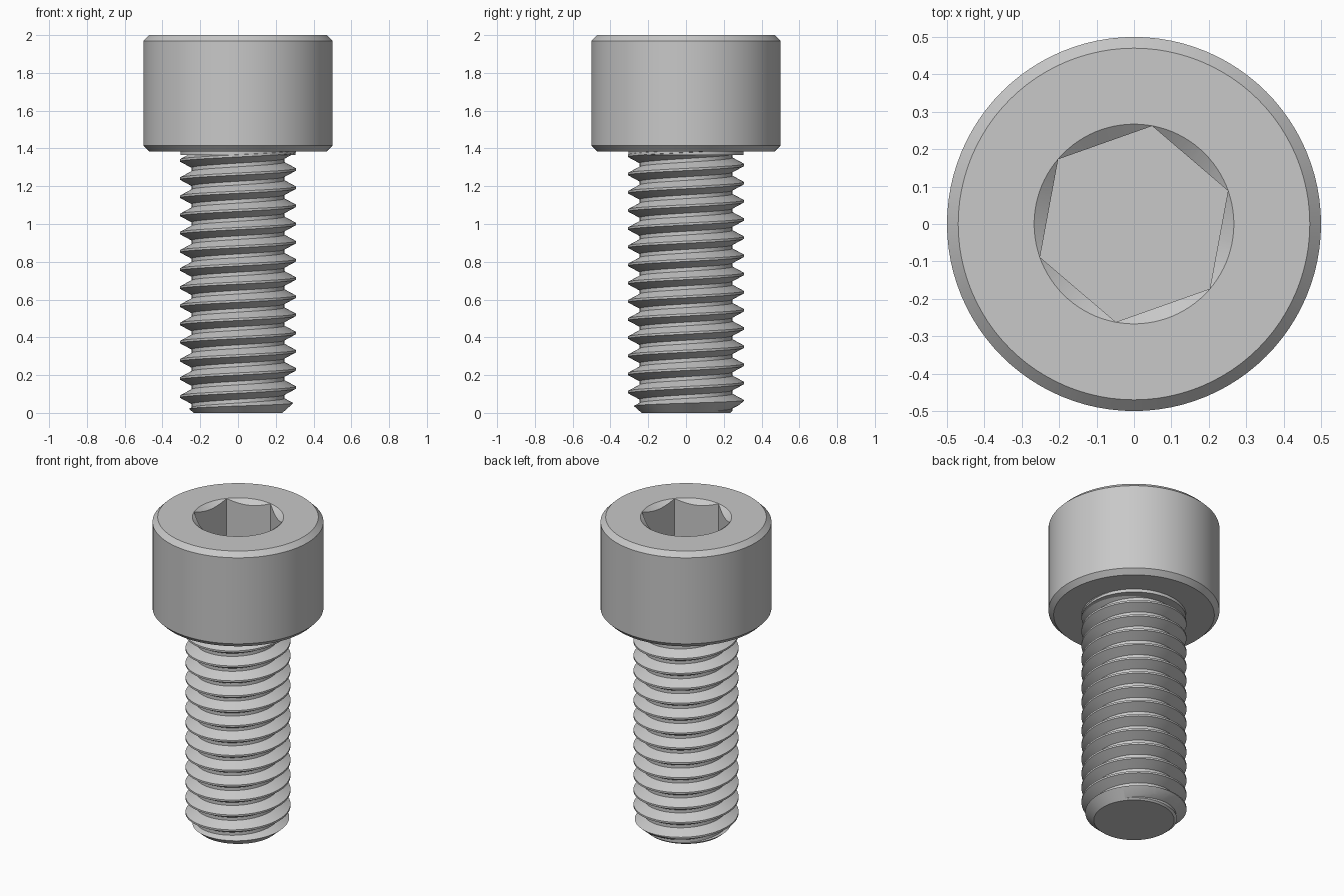
import bpy, bmesh, math

PITCH, MAJOR, MINOR = 0.0962, 0.307, 0.246
HEAD_Z = 1.385
CREST_Z = 0.038         # crest height at angle zero

if "Cube" in bpy.data.objects:
    bpy.data.objects.remove(bpy.data.objects["Cube"], do_unlink=True)

steel = bpy.data.materials.new("grey steel")
steel.use_nodes = True
GREY = (0.58, 0.58, 0.58, 1)
steel.diffuse_color = GREY
steel.node_tree.nodes["Principled BSDF"].inputs["Base Color"].default_value = GREY


def finish(name, bm):
    bmesh.ops.recalc_face_normals(bm, faces=bm.faces)
    mesh = bpy.data.meshes.new(name)
    bm.to_mesh(mesh)
    bm.free()
    mesh.materials.append(steel)
    obj = bpy.data.objects.new(name, mesh)
    bpy.context.collection.objects.link(obj)
    return obj


def lathe(name, profile, steps=96, turn=0.0):
    """Spin a closed (radius, z) profile about the vertical axis."""
    bm = bmesh.new()
    rings = []
    for i in range(steps):
        a = turn + math.tau * i / steps
        rings.append([bm.verts.new((r * math.cos(a), r * math.sin(a), z)) for r, z in profile])
    for i, ring in enumerate(rings):
        after = rings[(i + 1) % steps]
        for k in range(len(profile) - 1):
            bm.faces.new((ring[k], after[k], after[k + 1], ring[k + 1]))
    bmesh.ops.remove_doubles(bm, verts=bm.verts, dist=1e-5)
    return finish(name, bm)


def boolean(obj, other, operation):
    mod = obj.modifiers.new(operation.lower(), 'BOOLEAN')
    mod.object, mod.operation, mod.solver = other, operation, 'EXACT'
    bpy.context.view_layer.objects.active = obj
    bpy.ops.object.modifier_apply(modifier=mod.name)
    bpy.data.objects.remove(other, do_unlink=True)


def smooth(obj):
    bpy.ops.object.select_all(action='DESELECT')
    obj.select_set(True)
    bpy.context.view_layer.objects.active = obj
    bpy.ops.object.shade_smooth_by_angle(angle=math.radians(20))


def helical_rod(name, steps=72, turns=19):
    """Rod with a right-hand thread, overlong so it can be trimmed."""
    bm = bmesh.new()
    section = [(MINOR, -0.4), (MAJOR, -0.06), (MAJOR, 0.06), (MINOR, 0.4), (MINOR, 0.6)]
    rows = []
    for i in range(steps * turns + 1):
        a = math.tau * i / steps
        base = CREST_Z + PITCH * (i / steps - 2)
        rows.append([bm.verts.new((r * math.cos(a), r * math.sin(a), base + PITCH * f))
                     for r, f in section])
    for low, high in zip(rows, rows[1:]):
        for k in range(len(section) - 1):
            bm.faces.new((low[k], high[k], high[k + 1], low[k + 1]))
    bmesh.ops.remove_doubles(bm, verts=bm.verts, dist=1e-5)
    # close both ends with a fan to the axis
    rim = [e for e in bm.edges if e.is_boundary]
    zs = [v.co.z for v in bm.verts]
    middle = (min(zs) + max(zs)) / 2
    ends = {False: bm.verts.new((0, 0, min(zs))), True: bm.verts.new((0, 0, max(zs)))}
    for e in rim:
        bm.faces.new((*e.verts, ends[e.verts[0].co.z > middle]))
    return finish(name, bm)


# threaded shank, trimmed to length with a chamfered tip
shank = helical_rod("threaded_shank")
envelope = lathe("shank_envelope", [(0, 0), (0.235, 0), (0.325, 0.08), (0.325, HEAD_Z + 0.005),
                                    (0, HEAD_Z + 0.005)])
boolean(shank, envelope, 'INTERSECT')
smooth(shank)

# plain collar where the thread runs out under the head
smooth(lathe("shank_collar", [(0, 1.365), (0.305, 1.365), (0.305, HEAD_Z + 0.005),
                              (0, HEAD_Z + 0.005)]))

# cylindrical head with chamfered rims
head = lathe("socket_head", [(0, HEAD_Z), (0.47, HEAD_Z), (0.5, HEAD_Z + 0.03), (0.5, 1.97),
                             (0.47, 2), (0, 2)])

# hexagonal socket with a conical lead-in
boolean(head, lathe("socket_cutter", [(0, 1.69), (0.2665, 1.69), (0.2665, 2.1), (0, 2.1)],
                    6, math.radians(19.5)), 'DIFFERENCE')
boolean(head, lathe("lead_in_cutter", [(0, 1.8), (0.267, 2), (0.267, 2.1), (0, 2.1)]),
        'DIFFERENCE')
smooth(head)
